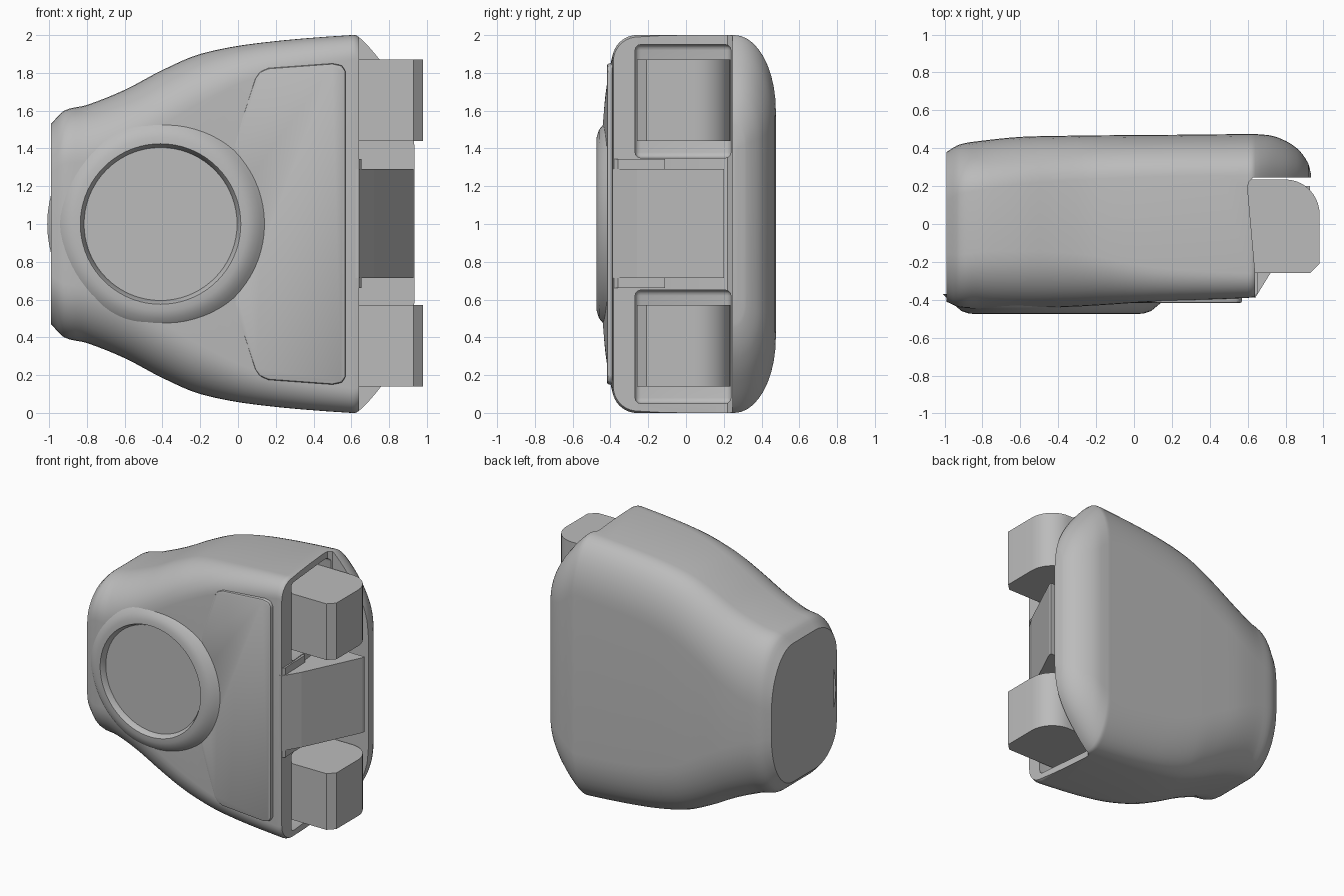
import bpy, bmesh, math
from mathutils import Vector

if "Cube" in bpy.data.objects:
    bpy.data.objects.remove(bpy.data.objects["Cube"])

grey = bpy.data.materials.new("plain grey")
grey.use_nodes = True
grey.diffuse_color = (0.5, 0.5, 0.5, 1)
grey.node_tree.nodes["Principled BSDF"].inputs["Base Color"].default_value = grey.diffuse_color


def finish(name, bm):
    bmesh.ops.recalc_face_normals(bm, faces=bm.faces)
    mesh = bpy.data.meshes.new(name)
    bm.to_mesh(mesh)
    bm.free()
    mesh.materials.append(grey)
    ob = bpy.data.objects.new(name, mesh)
    bpy.context.collection.objects.link(ob)
    return ob


def activate(ob):
    bpy.ops.object.select_all(action='DESELECT')
    ob.select_set(True)
    bpy.context.view_layer.objects.active = ob


def smooth(ob, angle=35):
    activate(ob)
    bpy.ops.object.shade_smooth_by_angle(angle=math.radians(angle))


def loft(name, rings, closed=False):
    """Skin a row of point rings; cap the ends unless the row is closed."""
    bm = bmesh.new()
    rows = [[bm.verts.new(p) for p in ring] for ring in rings]
    pairs = list(zip(rows, rows[1:])) + ([(rows[-1], rows[0])] if closed else [])
    for a, b in pairs:
        for i in range(len(a)):
            j = (i + 1) % len(a)
            bm.faces.new((a[i], a[j], b[j], b[i]))
    if not closed:
        bm.faces.new(rows[0])
        bm.faces.new(rows[-1])
    return finish(name, bm)


def prism(name, outline, low, high, axis="z"):
    """Extrude an outline along z (outline in x, y) or along y (outline in x, z)."""
    place = (lambda u, v, w: (u, v, w)) if axis == "z" else (lambda u, v, w: (u, w, v))
    return loft(name, [[place(u, v, w) for u, v in outline] for w in (low, high)])


def bevel(ob, width, segments=3):
    activate(ob)
    mod = ob.modifiers.new("bevel", 'BEVEL')
    mod.width, mod.segments, mod.limit_method = width, segments, 'ANGLE'
    bpy.ops.object.modifier_apply(modifier=mod.name)


def cut(ob, cutter):
    activate(ob)
    mod = ob.modifiers.new("cut", 'BOOLEAN')
    mod.object, mod.operation, mod.solver = cutter, 'DIFFERENCE', 'EXACT'
    bpy.ops.object.modifier_apply(modifier=mod.name)
    bpy.data.objects.remove(cutter)


def arc(cx, cy, rx, ry, start, end, n=10):
    angles = [math.radians(start + (end - start) * i / n) for i in range(n + 1)]
    return [(cx + rx * math.cos(a), cy + ry * math.sin(a)) for a in angles]


def section(row):
    """Rounded cross-section: half height, front y, back y, corner sizes."""
    x, h, front, back, rf, rb = row
    rz = min(rb * 1.8, h * 0.8)
    half = arc(front + rf, h - rf, rf, rf, 180, 90) + arc(back - rb, h - rz, rb, rz, 90, 0)
    return [(x, y, 1 + z) for y, z in half] + [(x, y, 1 - z) for y, z in reversed(half)]


def spline(rows, steps=4):
    """Smooth the stations of the loft."""
    vs = [Vector(r) for r in rows]
    out = [vs[0]]
    for i in range(len(vs) - 1):
        a, b = vs[i], vs[i + 1]
        ta = (b - vs[i - 1]) / max(b[0] - vs[i - 1][0], 1e-6) if i else (b - a) / (b[0] - a[0])
        last = i + 2 == len(vs)
        tb = (b - a) / (b[0] - a[0]) if last else (vs[i + 2] - a) / (vs[i + 2][0] - a[0])
        d = b[0] - a[0]
        for k in range(1, steps + 1):
            t = k / steps
            out.append(a * (2*t**3 - 3*t**2 + 1) + ta * d * (t**3 - 2*t**2 + t)
                       + b * (3*t**2 - 2*t**3) + tb * d * (t**3 - t**2))
    return out


# Body shell: stations of x, half height, front y, back y, corner sizes
stations = [
    (-.99, .53, -.41, .38, .26, .26),
    (-.92, .6, -.44, .42, .28, .26),
    (-.8, .63, -.445, .44, .3, .26),
    (-.6, .71, -.445, .46, .3, .25),
    (-.4, .815, -.44, .465, .29, .24),
    (-.2, .9, -.43, .468, .26, .23),
    (.1, .957, -.41, .47, .18, .22),
    (.6, 1, -.39, .475, .13, .22),
    (.64, .99, -.385, .475, .13, .22),
    (.75, .87, -.38, .46, .13, .2),
    (.86, .71, -.38, .4, .13, .14),
    (.92, .55, -.38, .32, .13, .07),
    (.935, .4, -.38, .26, .13, .01),
]
body = loft("body_shell", [section(r) for r in spline(stations)])

# Open the end below the back lip, then hollow the two sockets
opening = [(.64, -.6), (.64, -.26), (.6, .19), (.605, .22), (.63, .245), (1.2, .245), (1.2, -.6)]
cut(body, prism("opening_cutter", opening, -.2, 2.2))
socket = [(.4, -.27), (.8, -.27), (.8, .238), (.4, .238)]
for low, high in ((.05, .65), (1.35, 1.95)):
    pocket = prism("socket_cutter", socket, low, high)
    bevel(pocket, .03)
    cut(body, pocket)

# Round seat for the dial
cut(body, prism("dial_cutter", arc(-.41, 1, .44, .44, 0, 354, 59), -.7, -.38, "y"))
smooth(body)

# Raised dial rim, turned about the y axis
rim = [(.6, -.37), (.56, -.41), (.53, -.435), (.5, -.46), (.46, -.473), (.425, -.475),
       (.405, -.435), (.405, -.36)]
turns = 72
rings = []
for i in range(turns):
    a = 2 * math.pi * i / turns
    rings.append([(-.41 + r * math.cos(a), y, 1 + r * math.sin(a)) for r, y in rim])
smooth(loft("dial_rim", rings, closed=True))

# Flat dial face inside the rim
prism("dial_face", arc(-.41, 1, .41, .41, 0, 355, 71), -.435, -.37, "y")

# Front panel, hugging the dial rim
upper = [(-.02, 1.36), (-.025, 1.42), (.09, 1.77), (.115, 1.805), (.16, 1.825),
         (.5, 1.85), (.55, 1.84), (.57, 1.81)]
outline = upper + [(x, 2 - z) for x, z in reversed(upper)] + arc(-.41, 1, .535, .535, -32, 32, 16)
panel = prism("front_panel", outline, -.418, -.3, "y")
bevel(panel, .012, 2)
smooth(panel)

# Two prongs standing out of the sockets
prong = [(.45, -.26), (.93, -.26), (.98, -.21)] + arc(.8, .05, .18, .185, 0, 90) + [(.45, .235)]
for name, low in (("lower_prong", .14), ("upper_prong", 1.44)):
    smooth(prism(name, prong, low, low + .43), 30)

# Sloping block between the prongs, with flared webs at its root
block = [(.5, -.37), (.64, -.39), (.72, -.26), (.83, -.03), (.93, .18), (.93, .2), (.5, .2)]
prism("centre_block", block, .715, 1.29)
web = [(.5, -.36), (.64, -.38), (.655, -.36), (.645, -.11), (.5, -.11)]
prism("block_web", web, .66, 1.345)
